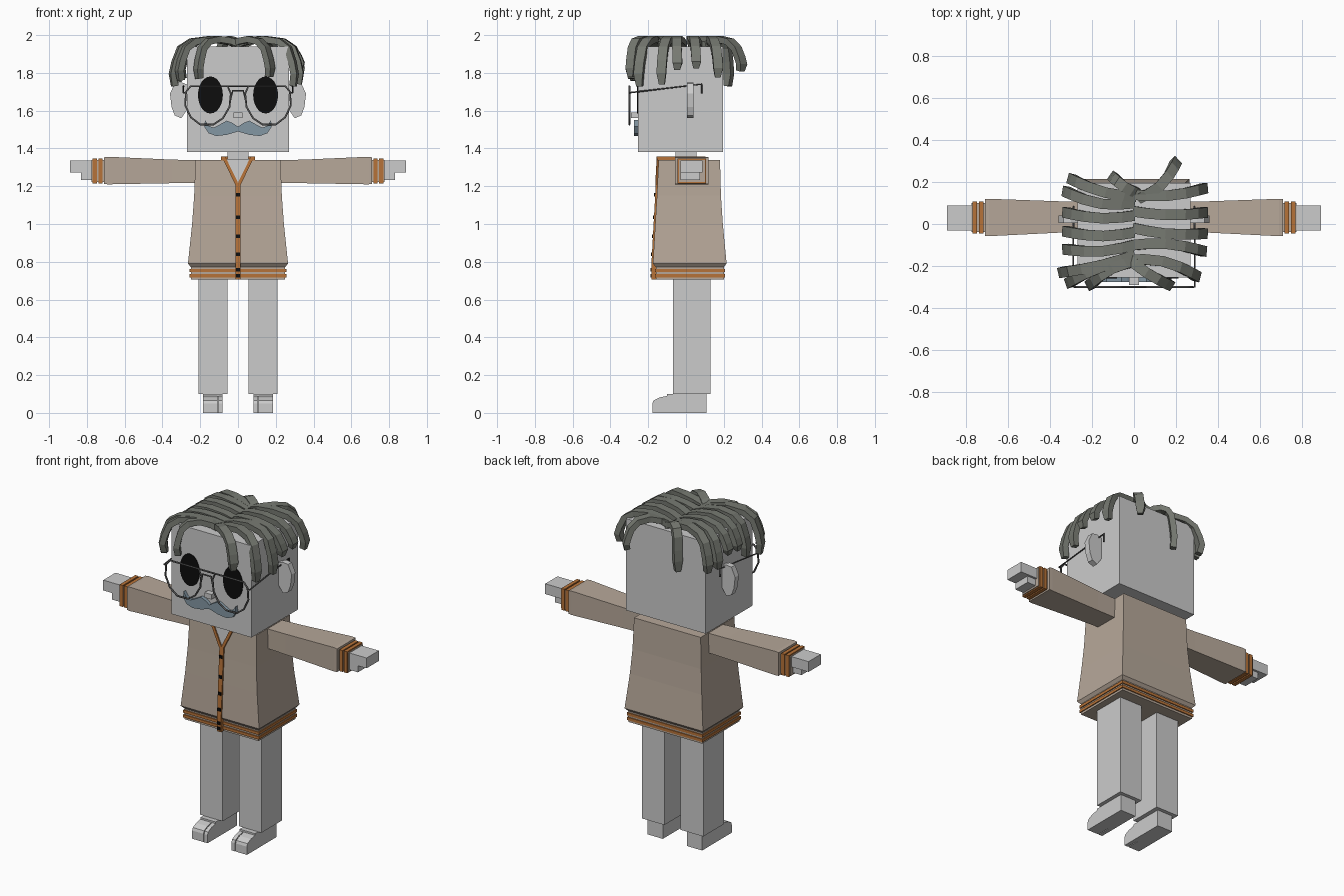
import bpy, bmesh, math
from mathutils import Vector

if "Cube" in bpy.data.objects:
    bpy.data.objects.remove(bpy.data.objects["Cube"])


def material(name, r, g, b):
    m = bpy.data.materials.new(name)
    m.use_nodes = True
    m.diffuse_color = (r, g, b, 1)
    m.node_tree.nodes["Principled BSDF"].inputs["Base Color"].default_value = (r, g, b, 1)
    return m


SKIN = material("pale_skin", 0.60, 0.60, 0.60)
KNIT = material("tan_knit", 0.47, 0.39, 0.32)
TRIM = material("orange_trim", 0.47, 0.17, 0.04)
BLACK = material("black", 0.004, 0.004, 0.004)
STACHE = material("blue_grey", 0.23, 0.31, 0.37)
HAIR = material("hair_grey", 0.18, 0.19, 0.165)
WIRE = material("wire_grey", 0.10, 0.10, 0.10)
SIDES = (("left", 1), ("right", -1))


def finish(name, bm, mat):
    bmesh.ops.recalc_face_normals(bm, faces=bm.faces)
    me = bpy.data.meshes.new(name)
    bm.to_mesh(me)
    bm.free()
    me.materials.append(mat)
    ob = bpy.data.objects.new(name, me)
    bpy.context.collection.objects.link(ob)
    return ob


def loft(name, rings, mat):
    """Skin a list of equal-length point loops and cap both ends."""
    bm = bmesh.new()
    loops = [[bm.verts.new(p) for p in ring] for ring in rings]
    n = len(loops[0])
    for a, b in zip(loops, loops[1:]):
        for i in range(n):
            bm.faces.new((a[i], a[(i + 1) % n], b[(i + 1) % n], b[i]))
    bm.faces.new(loops[0])
    bm.faces.new(loops[-1])
    return finish(name, bm, mat)


def rect_z(z, x, y0, y1):
    return [(-x, y0, z), (x, y0, z), (x, y1, z), (-x, y1, z)]


def rect_x(x, y0, y1, z0, z1):
    return [(x, y0, z0), (x, y1, z0), (x, y1, z1), (x, y0, z1)]


def box(name, x0, x1, y0, y1, z0, z1, mat):
    return loft(name, [rect_x(x0, y0, y1, z0, z1), rect_x(x1, y0, y1, z0, z1)], mat)


def plate(name, outline, y0, y1, mat):
    """Extrude an x-z outline along y."""
    return loft(name, [[(x, y, z) for x, z in outline] for y in (y0, y1)], mat)


def wire(name, points, radius, mat, closed=False, sides=1):
    cu = bpy.data.curves.new(name, "CURVE")
    cu.dimensions = "3D"
    cu.bevel_depth = radius
    cu.bevel_resolution = sides
    cu.use_fill_caps = True
    sp = cu.splines.new("POLY")
    sp.points.add(len(points) - 1)
    for p, co in zip(sp.points, points):
        p.co = (*co, 1)
    sp.use_cyclic_u = closed
    cu.materials.append(mat)
    ob = bpy.data.objects.new(name, cu)
    bpy.context.collection.objects.link(ob)


# Head, neck and nose
box("head", -0.27, 0.27, -0.255, 0.195, 1.38, 1.94, SKIN)
box("neck", -0.055, 0.055, -0.055, 0.055, 1.32, 1.39, SKIN)
box("nose", -0.024, 0.024, -0.29, -0.25, 1.56, 1.59, SKIN)

# Moustache with curled tips
half = [(0, 1.515), (0.03, 1.535), (0.06, 1.547), (0.09, 1.53), (0.13, 1.51), (0.155, 1.52),
        (0.175, 1.55), (0.178, 1.515), (0.155, 1.48), (0.115, 1.466), (0.06, 1.472), (0, 1.49)]
plate("moustache", half + [(-x, z) for x, z in half[-2:0:-1]], -0.276, -0.25, STACHE)

# Body: flared cardigan with the lower edge turned in
loft("cardigan", [rect_z(0.772, 0.25, -0.16, 0.2), rect_z(0.79, 0.265, -0.175, 0.215),
                  rect_z(1.0, 0.243, -0.163, 0.195), rect_z(1.15, 0.232, -0.154, 0.185),
                  rect_z(1.34, 0.225, -0.145, 0.18)], KNIT)
box("hem", -0.25, 0.25, -0.158, 0.2, 0.705, 0.78, KNIT)
for i, z in enumerate((0.718, 0.746)):
    box(f"hem_band_{i}", -0.256, 0.256, -0.165, 0.206, z, z + 0.017, TRIM)


def front(z):
    """Depth of the cardigan front at a height."""
    return -0.175 + (max(z, 0.79) - 0.79) * 0.055


# Button strip, buttons and neckline
loft("button_strip", [rect_z(z, 0.014, front(z) - 0.008, front(z) + 0.02)
                      for z in (0.705, 0.79, 1.0, 1.21)], TRIM)
for i, z in enumerate((0.725, 0.758, 0.84, 0.935, 1.035, 1.155)):
    box(f"button_{i}", -0.01, 0.01, front(z) - 0.014, front(z), z - 0.009, z + 0.009, BLACK)
loft("chest_opening", [[(-x, front(z) - d, z), (x, front(z) - d, z),
                        (x, front(z) + 0.01, z), (-x, front(z) + 0.01, z)]
                       for x, z, d in ((0.003, 1.215, 0.004), (0.072, 1.343, 0.004))], SKIN)
for side, s in SIDES:
    loft(f"{side}_lapel", [[(s * (x + dx), front(z) + dy, z) for dx, dy in
                            ((-0.008, -0.011), (0.011, -0.011), (0.011, 0.01), (-0.008, 0.01))]
                           for x, z in ((0.004, 1.21), (0.076, 1.358))], TRIM)
    box(f"{side}_collar", s * 0.066, s * 0.09, -0.15, 0.1, 1.335, 1.358, TRIM)
box("back_collar", -0.09, 0.09, 0.08, 0.102, 1.335, 1.358, TRIM)

for side, s in SIDES:
    # Sleeve, cuff and hand
    loft(f"{side}_sleeve", [rect_x(s * 0.2, -0.035, 0.105, 1.218, 1.337),
                            rect_x(s * 0.35, -0.041, 0.108, 1.216, 1.341),
                            rect_x(s * 0.69, -0.058, 0.12, 1.21, 1.356),
                            rect_x(s * 0.71, -0.058, 0.12, 1.212, 1.353)], KNIT)
    box(f"{side}_cuff", s * 0.7, s * 0.775, -0.038, 0.1, 1.222, 1.338, KNIT)
    for i, x in enumerate((0.717, 0.747)):
        box(f"{side}_cuff_band_{i}", s * x, s * (x + 0.022), -0.045, 0.106, 1.215, 1.346, TRIM)
    box(f"{side}_hand", s * 0.77, s * 0.89, -0.03, 0.088, 1.272, 1.335, SKIN)
    box(f"{side}_thumb", s * 0.77, s * 0.832, -0.03, 0.075, 1.232, 1.28, SKIN)

    # Leg and foot, the foot split into big toe and the rest
    box(f"{side}_leg", s * 0.055, s * 0.208, -0.07, 0.13, 0.1, 0.72, SKIN)
    box(f"{side}_heel", s * 0.081, s * 0.185, -0.1, 0.108, 0, 0.1, SKIN)
    shape = [(-0.178, 0), (0, 0), (0, 0.1), (-0.045, 0.1), (-0.14, 0.082), (-0.172, 0.066), (-0.178, 0.05)]
    for part, x0, x1 in (("big_toe", 0.081, 0.104), ("toes", 0.109, 0.185)):
        loft(f"{side}_{part}", [[(s * x, y, z) for y, z in shape] for x in (x0, x1)], SKIN)

    # Ear and eye
    plate(f"{side}_ear", [(s * x, z) for x, z in
                          ((0.26, 1.735), (0.3, 1.75), (0.335, 1.745), (0.36, 1.69), (0.352, 1.62),
                           (0.335, 1.575), (0.3, 1.56), (0.26, 1.62))], 0.004, 0.04, SKIN)
    ring = [math.tau * i / 24 for i in range(24)]
    plate(f"{side}_eye", [(s * 0.146 + 0.066 * math.cos(a), 1.683 + 0.098 * math.sin(a)) for a in ring],
          -0.259, -0.252, BLACK)

    # Glasses: rim, temple and nose piece
    rim = [(0.055, 1.73), (0.25, 1.73), (0.275, 1.7), (0.28, 1.63), (0.25, 1.565), (0.2, 1.527),
           (0.13, 1.527), (0.08, 1.56), (0.045, 1.62), (0.038, 1.69)]
    wire(f"{side}_rim", [(s * x, -0.3, z) for x, z in rim], 0.0055, WIRE, True)
    wire(f"{side}_temple", [(s * 0.275, -0.3, 1.695), (s * 0.29, -0.3, 1.695), (s * 0.288, 0.083, 1.74),
                            (s * 0.288, 0.083, 1.69)], 0.0045, WIRE)
wire("top_bridge", [(-0.06, -0.3, 1.73), (0.06, -0.3, 1.73)], 0.005, WIRE)
wire("nose_bridge", [(-0.042, -0.3, 1.65), (-0.028, -0.3, 1.705), (0.028, -0.3, 1.705),
                     (0.042, -0.3, 1.65)], 0.005, WIRE)


def lock(name, start, end, tip_z, bend, width=0.05):
    """Flat ribbon of hair that arches off the parting and hangs at its end."""
    a, b = Vector((*start, 0)), Vector((*end, 0))
    across = Vector((a.y - b.y, b.x - a.x, 0)).normalized()
    drop = 1.94 - tip_z
    path = []
    for u, z in ((0, 1.95), (0.18, 1.968), (0.45, 1.978), (0.72, 1.966), (0.88, 1.93),
                 (0.96, 1.92 - drop * 0.3), (1, 1.93 - drop * 0.65), (0.97, tip_z)):
        p = a.lerp(b, u) + across * bend * math.sin(math.pi * u)
        path.append(Vector((p.x, p.y, z)))
    rings = []
    for i, p in enumerate(path):
        tangent = (path[min(i + 1, len(path) - 1)] - path[max(i - 1, 0)]).normalized()
        normal = tangent.cross(across).normalized() * 0.017
        wide = across * width * (0.6 if i == len(path) - 1 else 1) / 2
        rings.append([p + wide + normal, p - wide + normal, p - wide - normal, p + wide - normal])
    loft(name, rings, HAIR)


# Locks: start x, start y, end x, end y, tip height, sideways bend
locks = [
    (0, 0.14, 0.335, 0.17, 1.78, -0.02), (0, 0.06, 0.335, 0.055, 1.83, -0.015),
    (0, -0.02, 0.335, -0.045, 1.82, -0.015), (0, -0.1, 0.33, -0.13, 1.74, 0.02),
    (-0.01, -0.17, 0.3, -0.25, 1.73, 0.03), (-0.02, -0.17, 0.17, -0.29, 1.78, -0.01),
    (0.02, 0.12, 0.2, 0.295, 1.81, -0.03),
    (0.01, 0.13, -0.3, 0.215, 1.77, 0.02), (0, 0.1, -0.325, 0.155, 1.78, 0.03),
    (0, 0.04, -0.325, 0.055, 1.83, 0.02), (0, -0.04, -0.325, -0.035, 1.82, 0.02),
    (0, -0.1, -0.325, -0.12, 1.75, 0.02), (0, -0.15, -0.345, -0.23, 1.73, 0.01),
    (0, -0.17, -0.31, -0.28, 1.76, -0.02), (0, -0.18, -0.21, -0.29, 1.77, -0.02),
    (0.01, 0.15, -0.1, 0.225, 1.73, 0.01),
]
for i, (x0, y0, x1, y1, z, bend) in enumerate(locks):
    lock(f"hair_lock_{i}", (x0, y0), (x1, y1), z, bend)
